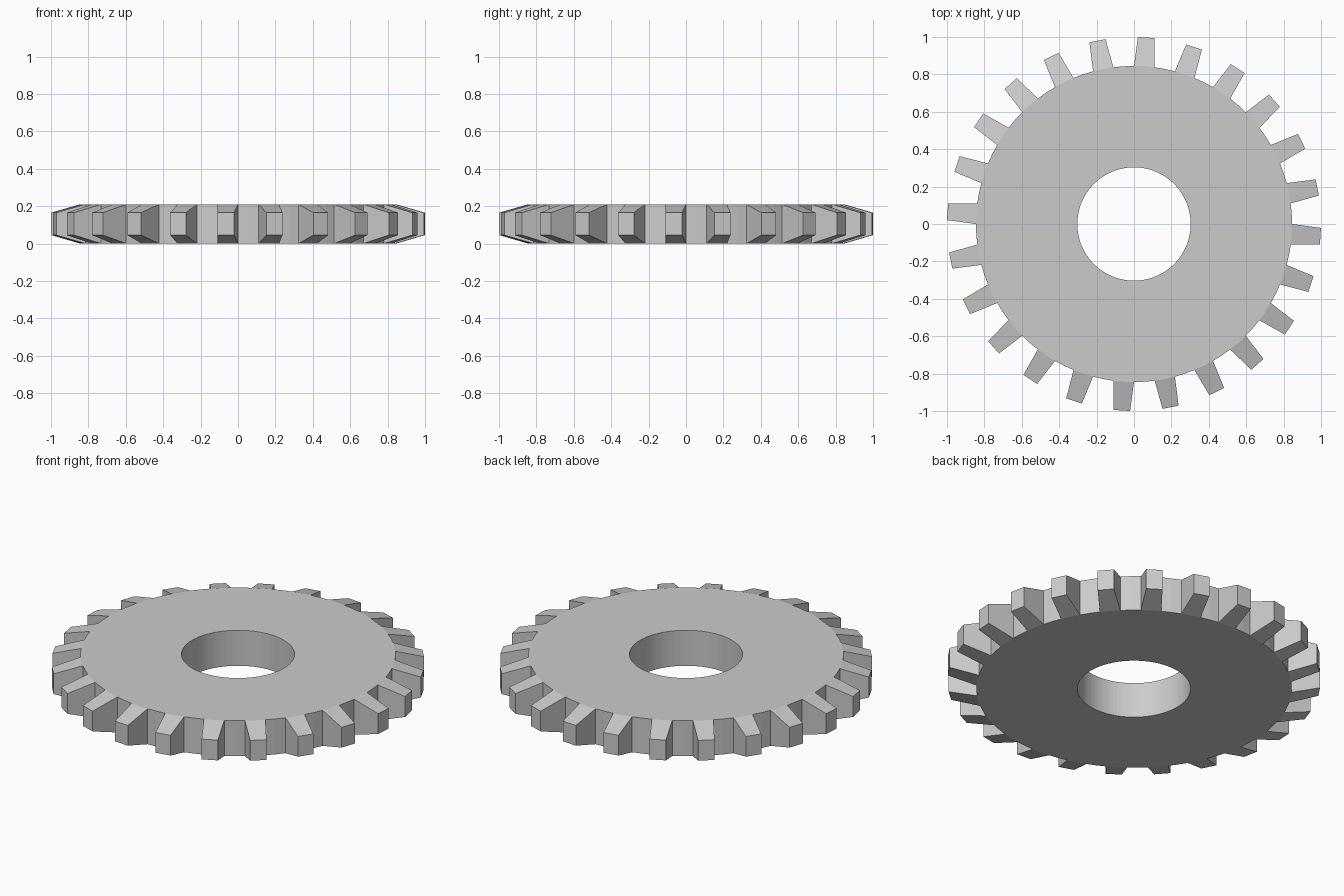
import bpy, bmesh
from math import cos, sin, radians

if "Cube" in bpy.data.objects:
    bpy.data.objects.remove(bpy.data.objects["Cube"])

TEETH, SEG = 24, 96
R_BORE, R_ROOT, R_TIP = 0.303, 0.845, 1.0
Z0, Z1 = 0.0, 0.21            # body thickness
T0, T1 = 0.045, 0.165         # tooth tip thickness

bm = bmesh.new()


def pt(r, deg, z):
    return bm.verts.new((r * cos(radians(deg)), r * sin(radians(deg)), z))


def ring(r, z):
    return [pt(r, i * 360 / SEG, z) for i in range(SEG)]


bore_lo, bore_hi = ring(R_BORE, Z0), ring(R_BORE, Z1)
root_lo, root_hi = ring(R_ROOT, Z0), ring(R_ROOT, Z1)

# Flat disc faces, bore wall and the valley walls between teeth
for i in range(SEG):
    j = (i + 1) % SEG
    bm.faces.new((bore_hi[i], root_hi[i], root_hi[j], bore_hi[j]))
    bm.faces.new((bore_lo[j], root_lo[j], root_lo[i], bore_lo[i]))
    bm.faces.new((bore_lo[i], bore_hi[i], bore_hi[j], bore_lo[j]))
    if i % 4 < 2:
        bm.faces.new((root_lo[i], root_lo[j], root_hi[j], root_hi[i]))

# Tapered teeth, each spanning two root segments
for k in range(TEETH):
    a, m, b = 4 * k + 2, 4 * k + 3, (4 * k + 4) % SEG
    d0, d1 = k * 15 + 8.75, k * 15 + 13.8
    al, bl = pt(R_TIP, d0, T0), pt(R_TIP, d1, T0)
    ah, bh = pt(R_TIP, d0, T1), pt(R_TIP, d1, T1)
    bm.faces.new((al, bl, bh, ah))
    bm.faces.new((root_hi[a], ah, bh, root_hi[b], root_hi[m]))
    bm.faces.new((root_lo[a], root_lo[m], root_lo[b], bl, al))
    bm.faces.new((root_lo[a], al, ah, root_hi[a]))
    bm.faces.new((bl, root_lo[b], root_hi[b], bh))

bmesh.ops.recalc_face_normals(bm, faces=bm.faces[:])
mesh = bpy.data.meshes.new("gear_wheel")
bm.to_mesh(mesh)
bm.free()
bpy.context.collection.objects.link(bpy.data.objects.new("gear_wheel", mesh))
